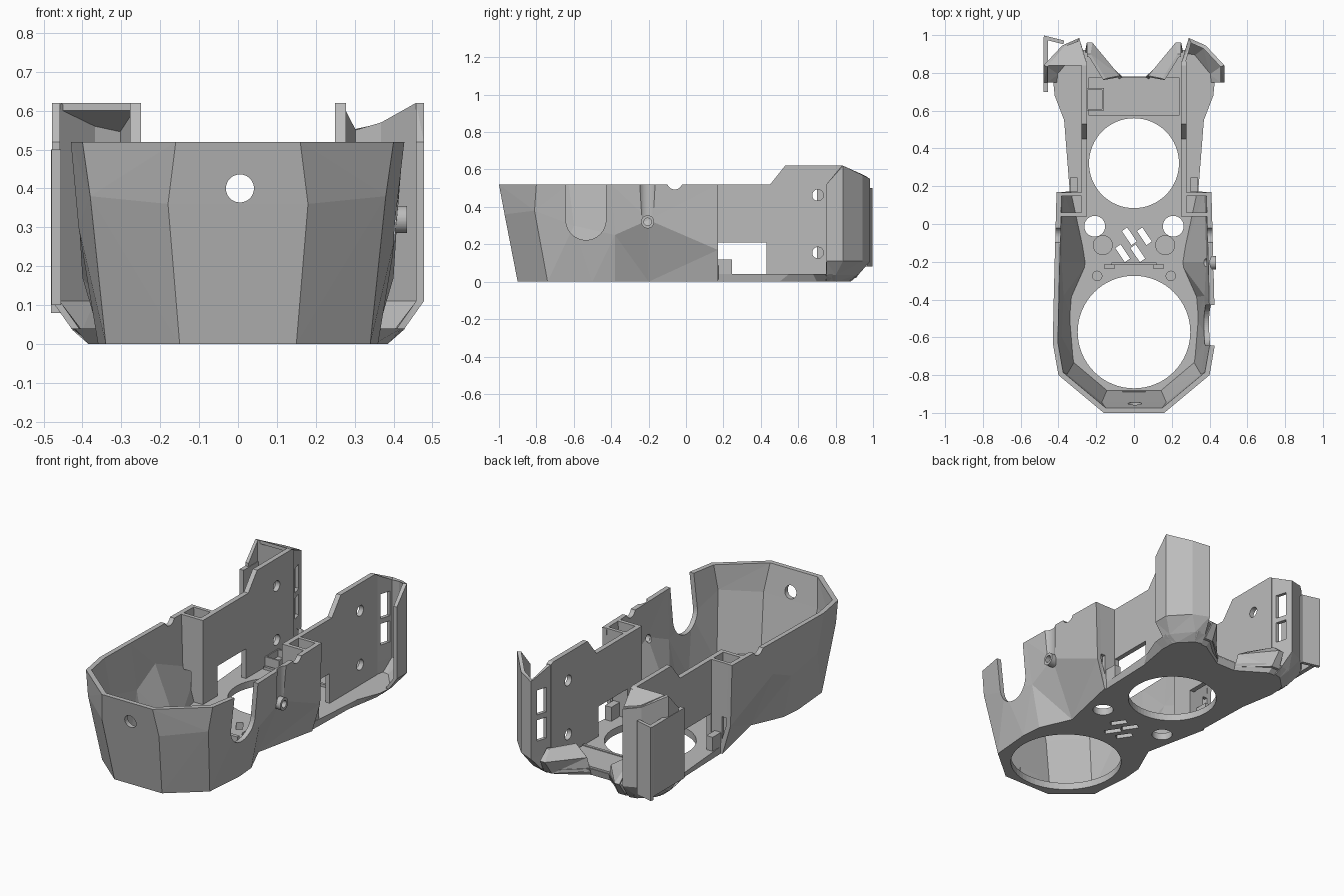
import bpy, bmesh, math
from mathutils import Matrix, Vector

cube = bpy.data.objects.get("Cube")
if cube:
    bpy.data.objects.remove(cube)

grey = bpy.data.materials.new("plain grey")
grey.use_nodes = True
grey.diffuse_color = (0.5, 0.5, 0.5, 1)
grey.node_tree.nodes["Principled BSDF"].inputs["Base Color"].default_value = (0.5, 0.5, 0.5, 1)


def make(name, bm):
    me = bpy.data.meshes.new(name)
    bm.to_mesh(me)
    bm.free()
    me.materials.append(grey)
    ob = bpy.data.objects.new(name, me)
    bpy.context.scene.collection.objects.link(ob)
    return ob


def cut(ob, cutters):
    for c in cutters:
        mod = ob.modifiers.new("cut", "BOOLEAN")
        mod.operation, mod.solver, mod.object = "DIFFERENCE", "MANIFOLD", c
        bpy.context.view_layer.objects.active = ob
        bpy.ops.object.modifier_apply(modifier=mod.name)
        bpy.data.objects.remove(c)


def box(name, x, y, z, turn=0):
    bm = bmesh.new()
    bmesh.ops.create_cube(bm, size=1)
    mid = Vector([(a[0] + a[1]) / 2 for a in (x, y, z)])
    size = [abs(a[1] - a[0]) for a in (x, y, z)]
    bm.transform(Matrix.Translation(mid) @ Matrix.Rotation(turn, 4, "Z") @ Matrix.Diagonal((*size, 1)))
    return make(name, bm)


def rod(name, centre, r, length, axis="Z"):
    bm = bmesh.new()
    bmesh.ops.create_cone(bm, cap_ends=True, segments=64, radius1=r, radius2=r, depth=length)
    turn = {"X": Matrix.Rotation(math.pi / 2, 4, "Y"), "Y": Matrix.Rotation(math.pi / 2, 4, "X"),
            "Z": Matrix.Identity(4)}[axis]
    bm.transform(Matrix.Translation(centre) @ turn)
    return make(name, bm)


def sheet(name, outer, inner, side=1):
    """Closed wall between an outer and an inner stack of open rings."""
    bm = bmesh.new()
    loop = outer + inner[::-1]
    rows = [[bm.verts.new((side * p[0], p[1], p[2])) for p in r] for r in loop]
    for a, b in zip(rows, rows[1:] + rows[:1]):
        for i in range(len(a) - 1):
            bm.faces.new([a[i], a[i + 1], b[i + 1], b[i]])
    n = len(outer)
    for end in (0, -1):
        for k in range(n - 1):
            bm.faces.new([rows[k][end], rows[k + 1][end], rows[-k - 2][end], rows[-k - 1][end]])
    bmesh.ops.triangulate(bm, faces=bm.faces)
    bmesh.ops.recalc_face_normals(bm, faces=bm.faces)
    return make(name, bm)


def inset(ring, d):
    """Shift an open ring sideways, to the left of its direction."""
    out = []
    dirs = [Vector((b[0] - a[0], b[1] - a[1])).normalized() for a, b in zip(ring, ring[1:])]
    for i, p in enumerate(ring):
        u, v = dirs[max(i - 1, 0)], dirs[min(i, len(dirs) - 1)]
        n = Vector((-u.y - v.y, u.x + v.x))
        n *= d * 2 / max(n.length_squared, 1)
        out.append((p[0] + n.x, p[1] + n.y, p[2]))
    return out


def slab(name, low, high):
    """Solid between two outlines with the same number of points."""
    bm = bmesh.new()
    a, b = ([bm.verts.new(p) for p in r] for r in (low, high))
    n = len(a)
    bm.faces.new(a[::-1])
    bm.faces.new(b)
    for i in range(n):
        j = (i + 1) % n
        bm.faces.new([a[i], a[j], b[j], b[i]])
    bmesh.ops.recalc_face_normals(bm, faces=bm.faces)
    return make(name, bm)


def both(half):
    return [(-p[0], *p[1:]) for p in half[::-1]] + list(half)


def at(pts, z):
    return [(x, y, z) for x, y in pts]


# faceted front tub
low = at([(.15, -.9), (.34, -.74), (.36, -.5), (.35, -.38), (.27, -.2), (.35, .17)], 0)
mid = [(.18, -.97, .36), (.38, -.81, .38), (.41, -.6, .3), (.40, -.38, .25), (.41, -.2, .33), (.40, .17, .17)]
top = at([(.16, -1), (.4, -.8), (.43, -.63), (.425, -.4), (.42, -.2), (.41, .17)], .52)
rings = [both(r) for r in (low, mid, top)]
tub = sheet("front_tub", rings, [inset(r, .027) for r in rings])
cut(tub, [rod("hole_cutter", (0.005, -.97, .4), .036, .3, "Y"),
          rod("notch_round_cutter", (.4, -.535, .33), .107, .3, "X"),
          box("notch_cutter", (.25, .55), (-.642, -.428), (.33, .6)),
          rod("groove_cutter", (.457, -.205, .46), .055, .3),
          rod("screw_cutter", (.4, -.205, .32), .022, .3, "X"),
          rod("dip_cutter", (0, -.06, .535), .042, 1.2, "X")])

# floor plate with bevelled edge and openings
front = [(.15, -.89), (.33, -.735), (.35, -.5), (.34, -.38), (.26, -.2), (.34, .17)]
floor = slab("floor_plate",
             at(both(front + [(.35, .5), (.385, .7), (.38, .78), (.3, .87), (.22, .87), (.06, .77)]), 0),
             at(both(front + [(.37, .55), (.42, .68), (.43, .78), (.32, .92), (.22, .92), (.06, .78)]), .04))
openings = [rod("front_ring_cutter", (0, -.572, 0), .298, .3), rod("rear_ring_cutter", (0, .322, 0), .238, .3)]
for s in (-1, 1):
    openings += [rod("hole_cutter", (s * .208, -.012, 0), .055, .3),
                 rod("recess_cutter", (s * .165, -.112, .04), .05, .04),
                 rod("peg_cutter", (s * .195, -.275, .04), .025, .04)]
for x, y in ((-.025, -.065), (.055, -.065), (-.06, -.155), (.02, -.155)):
    openings.append(box("vent_cutter", (x - .045, x + .045), (y - .017, y + .017), (-.1, .1), math.radians(-56)))
cut(floor, openings)

# bars and clips on the floor
box("rear_step", (-.24, .24), (.575, .59), (.03, .055))
box("rear_band", (-.24, .24), (.59, .775), (.03, .05))
box("front_clip", (-.06, .06), (-.905, -.885), (.04, .08))
box("cable_rib", (-.12, .12), (-.215, -.205), (.03, .05))
pocket = box("cable_pocket", (-.255, -.16), (.6, .72), (.04, .1))
cut(pocket, [box("pocket_cutter", (-.245, -.17), (.61, .71), (.06, .2))])

for s, side in ((-1, "right"), (1, "left")):
    def span(a, b):
        return sorted((s * a, s * b))

    # upright side panel with raised rear
    prof = [(.05, 0.02), (.86, 0.02), (.86, .61), (.84, .62), (.53, .62), (.45, .52), (.05, .52)]
    xs = span(.25, .278)
    panel = slab(side + "_side_panel", [(xs[0], y, z) for y, z in prof], [(xs[1], y, z) for y, z in prof])
    cut(panel, [box("window_cutter", span(.1, .5), (.172, .43), (.04, .21)),
                rod("screw_cutter", (s * .26, .705, .463), .03, .2, "X"),
                rod("screw_cutter", (s * .26, .705, .155), .03, .2, "X")])

    # box post closing the tub
    box(side + "_rear_bulkhead", span(.25, .4), (.148, .168), (.21, .52))
    box(side + "_front_bulkhead", span(.25, .39), (.04, .062), (.21, .52))
    box(side + "_front_bulkhead_foot", span(.25, .325), (.04, .062), (.03, .21))
    box(side + "_lower_bulkhead", span(.27, .345), (.148, .168), (.03, .21))
    box(side + "_floor_clip", span(.3, .34), (.17, .245), (.03, .12))
    box(side + "_floor_post", span(.1, .16), (-.235, -.215), (.03, .07))

    # rear ear wrapping round the back corner
    plan = [(.478, .75), (.478, .84), (.38, .945), (.29, .985), (.25, .85)]
    foot = [(.425, .75), (.42, .8), (.33, .91), (.27, .92), (.25, .85)]
    sole = [(.385, .75), (.37, .8), (.3, .87), (.26, .88), (.25, .85)]
    tops = [(x, y, .52 if y < .8 else .62 - max(0, y - .84) * .48) for x, y in plan]
    skin = [at(sole, 0.0), at(foot, .035), at(plan, .11), tops]
    ear = sheet(side + "_rear_ear", skin, [inset(r, .02) for r in skin], s)
    cut(ear, [box("slot_cutter", span(.22, .32), (.885, .945), z) for z in ((.2, .32), (.35, .49))])

    # low sloping wing beside the rear gap
    wing = [at([(.26, .91), (.21, .91), (.06, .775)], .02),
            at([(.25, .96), (.22, .96), (.075, .785)], .10),
            at([(.25, .9), (.23, .9), (.15, .77)], .15)]
    sheet(side + "_rear_wing", wing, [inset(r, .015) for r in wing], s)

# closed roof and outer plate on one ear only
roof = [(-.26, .84, .60), (-.455, .84, .60), (-.37, .94, .555), (-.29, .97, .54)]
slab("right_ear_roof", roof, [(x, y, z + .02) for x, y, z in roof])
box("right_ear_outer_plate", (-.48, -.455), (.7, .99), (.1, .5))
box("right_ear_back_plate", (-.48, -.37), (.965, .985), (.08, .5), math.radians(-14))
# short boss for the side screw
boss = rod("side_screw_boss", (.41, -.205, .32), .035, .05, "X")
cut(boss, [rod("boss_cutter", (.41, -.205, .32), .02, .2, "X")])
